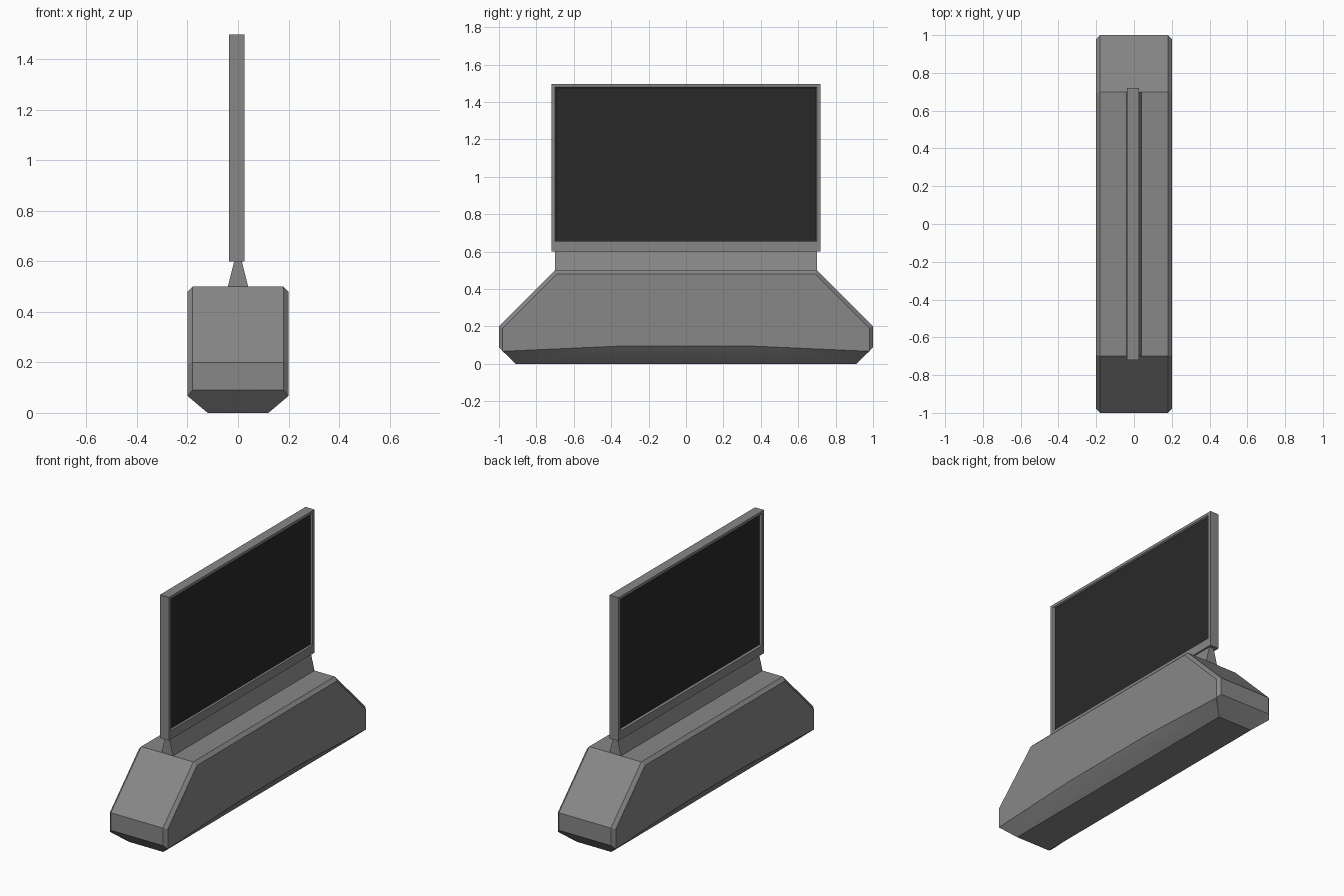
import bpy, bmesh

if "Cube" in bpy.data.objects:
    bpy.data.objects.remove(bpy.data.objects["Cube"])


def material(name, v):
    m = bpy.data.materials.new(name)
    m.diffuse_color = (v, v, v, 1)
    m.use_nodes = True
    m.node_tree.nodes["Principled BSDF"].inputs["Base Color"].default_value = m.diffuse_color
    return m


grey = material("casing_grey", 0.245)
dark = material("screen_black", 0.022)


def finish(name, bm):
    bmesh.ops.remove_doubles(bm, verts=bm.verts[:], dist=1e-5)
    bmesh.ops.recalc_face_normals(bm, faces=bm.faces[:])
    me = bpy.data.meshes.new(name)
    bm.to_mesh(me)
    bm.free()
    me.materials.append(grey)
    ob = bpy.data.objects.new(name, me)
    bpy.context.collection.objects.link(ob)
    return ob


def add_face(bm, pts):
    return bm.faces.new([bm.verts.new(p) for p in pts])


def both_ends(half):
    # mirror a half profile in y so it reads from +y over the top to -y
    return half + [(-y, z) for y, z in reversed(half)]


# Pedestal: bevelled sloped block with an undercut foot
bm = bmesh.new()
outer = both_ends([(1.0, 0.09), (1.0, 0.2), (0.7, 0.5)])
inner = both_ends([(0.98, 0.067), (0.98, 0.192), (0.692, 0.48)])
for s in (1, -1):
    A = [(0.18 * s, y, z) for y, z in outer]
    B = [(0.2 * s, y, z) for y, z in inner]
    mids = [(0.2 * s, -0.35, 0.095), (0.2 * s, 0.35, 0.095)]
    foot = [(0.12 * s, -0.91, 0), (0.12 * s, 0.91, 0)]
    add_face(bm, B + mids)
    for i in range(5):
        add_face(bm, [A[i], A[i + 1], B[i + 1], B[i]])
    add_face(bm, [mids[0], mids[1], foot[1], foot[0]])
    for a, b, m, f in ((A[0], B[0], mids[1], foot[1]), (A[5], B[5], mids[0], foot[0])):
        add_face(bm, [a, b, f])
        add_face(bm, [b, m, f])
across = outer + [(-0.91, 0), (0.91, 0)]
for i, (y0, z0) in enumerate(across):
    y1, z1 = across[(i + 1) % len(across)]
    w0, w1 = (0.12 if z == 0 else 0.18 for z in (z0, z1))
    add_face(bm, [(-w0, y0, z0), (w0, y0, z0), (w1, y1, z1), (-w1, y1, z1)])
pedestal = finish("pedestal", bm)
bpy.context.view_layer.objects.active = pedestal
pedestal.select_set(True)
bpy.ops.object.shade_smooth_by_angle(angle=0.4)

# Neck: tapered wedge between pedestal and display
bm = bmesh.new()
wedge = [(-0.04, 0.5), (0.04, 0.5), (0.014, 0.605), (-0.014, 0.605)]
cap = add_face(bm, [(x, -0.7, z) for x, z in wedge])
ext = bmesh.ops.extrude_face_region(bm, geom=[cap])
for v in ext["geom"]:
    if isinstance(v, bmesh.types.BMVert):
        v.co.y = 0.7
add_face(bm, [(x, -0.7, z) for x, z in wedge]) if len(bm.faces) < 6 else None
finish("neck", bm)


# Display halves, back to back, each with a recessed dark screen
def display_half(name, x):
    def rect(x, y, z0, z1):
        return [(x, -y, z0), (x, y, z0), (x, y, z1), (x, -y, z1)]

    rings = [rect(0, 0.72, 0.6, 1.497), rect(x, 0.72, 0.6, 1.497),
             rect(x, 0.7, 0.655, 1.48), rect(x * 0.65, 0.694, 0.66, 1.475)]
    bm = bmesh.new()
    for a, b in zip(rings, rings[1:]):
        for i in range(4):
            j = (i + 1) % 4
            add_face(bm, [a[i], a[j], b[j], b[i]])
    add_face(bm, rings[0])
    add_face(bm, rings[-1]).material_index = 1
    finish(name, bm).data.materials.append(dark)


display_half("display_right", 0.026)
display_half("display_left", -0.036)
